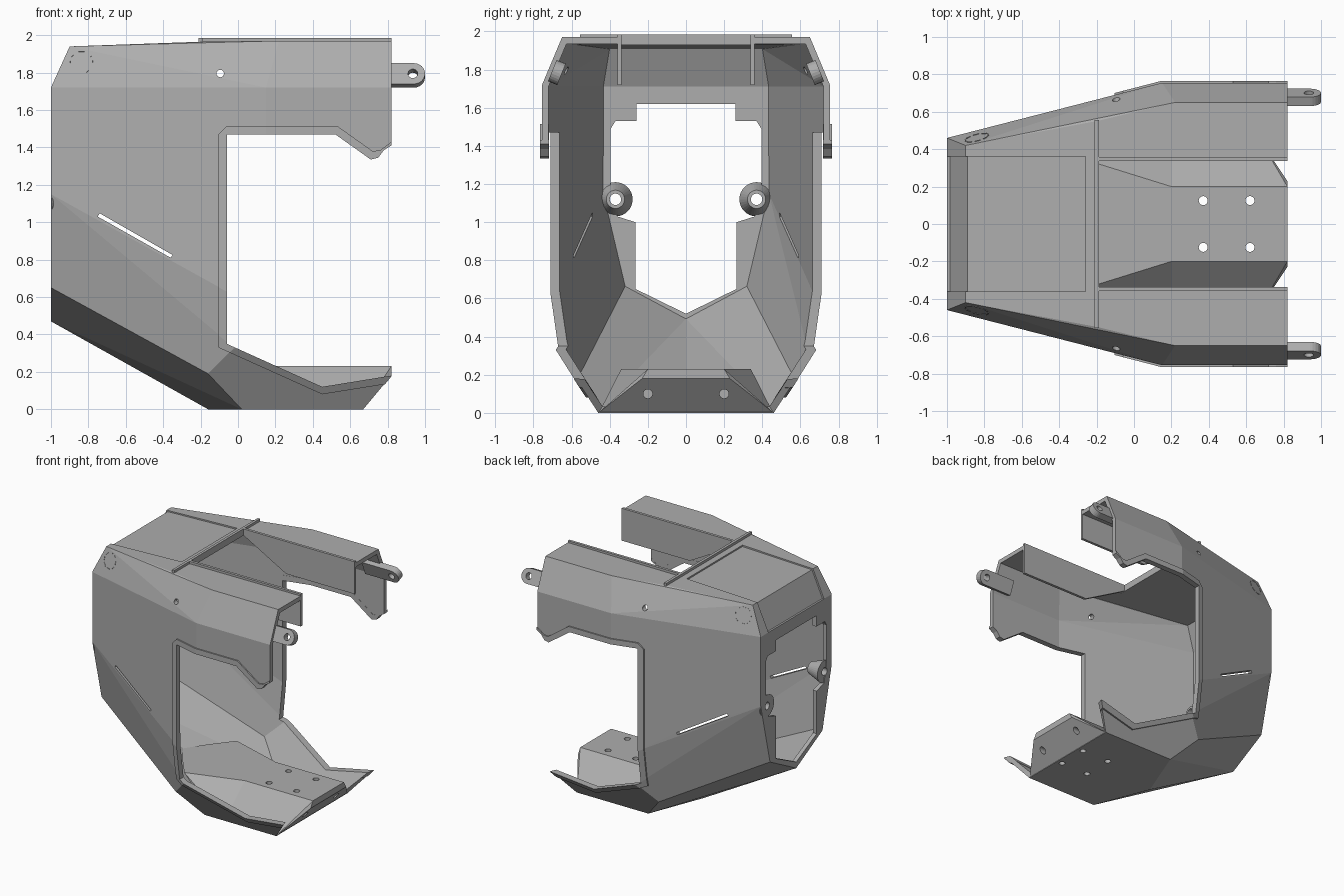
import bpy, bmesh, math
from mathutils import Vector, Matrix

cube = bpy.data.objects.get("Cube")
if cube:
    bpy.data.objects.remove(cube, do_unlink=True)

grey = bpy.data.materials.new("plain grey")
grey.use_nodes = True
grey.diffuse_color = (0.42, 0.42, 0.42, 1)
grey.node_tree.nodes["Principled BSDF"].inputs["Base Color"].default_value = (0.42, 0.42, 0.42, 1)


def finish(name, bm):
    bmesh.ops.recalc_face_normals(bm, faces=bm.faces)
    mesh = bpy.data.meshes.new(name)
    bm.to_mesh(mesh)
    bm.free()
    mesh.materials.append(grey)
    obj = bpy.data.objects.new(name, mesh)
    bpy.context.collection.objects.link(obj)
    return obj


def hull(name, half, open_front=False):
    """Convex solid from half its points, mirrored across y."""
    bm = bmesh.new()
    for x, y, z in half:
        bm.verts.new((x, y, z))
        if y:
            bm.verts.new((x, -y, z))
    bmesh.ops.convex_hull(bm, input=bm.verts)
    bmesh.ops.dissolve_limit(bm, angle_limit=0.02, verts=bm.verts, edges=bm.edges)
    bmesh.ops.recalc_face_normals(bm, faces=bm.faces)
    if open_front:
        front = [f for f in bm.faces if f.normal.x > 0.5]
        bmesh.ops.delete(bm, geom=front, context='FACES')
    return finish(name, bm)


def prism(name, outline, low, high, axis='y'):
    """Extrude an outline along an axis; y takes (x, z), x takes (y, z)."""
    bm = bmesh.new()
    put = (lambda a, b, t: (a, t, b)) if axis == 'y' else (lambda a, b, t: (t, a, b))
    face = bm.faces.new([bm.verts.new(put(a, b, low)) for a, b in outline])
    out = bmesh.ops.extrude_face_region(bm, geom=[face])
    moved = [v for v in out['geom'] if isinstance(v, bmesh.types.BMVert)]
    bmesh.ops.translate(bm, verts=moved, vec=put(0, 0, high - low))
    return finish(name, bm)


def cone(name, centre, r1, r2, depth, axis, sides=24):
    bm = bmesh.new()
    turn = Vector((0, 0, 1)).rotation_difference(Vector(axis)).to_matrix().to_4x4()
    bmesh.ops.create_cone(bm, cap_ends=True, segments=sides, radius1=r1, radius2=r2,
                          depth=depth, matrix=Matrix.Translation(centre) @ turn)
    return finish(name, bm)


def box(name, low, high):
    return prism(name, [(low[0], low[2]), (high[0], low[2]), (high[0], high[2]),
                        (low[0], high[2])], low[1], high[1])


def bake(obj):
    graph = bpy.context.evaluated_depsgraph_get()
    mesh = bpy.data.meshes.new_from_object(obj.evaluated_get(graph))
    obj.modifiers.clear()
    obj.data = mesh


def combine(obj, tool, operation='DIFFERENCE', keep=False):
    mod = obj.modifiers.new("cut", 'BOOLEAN')
    mod.operation, mod.solver, mod.object = operation, 'EXACT', tool
    bake(obj)
    if not keep:
        bpy.data.objects.remove(tool, do_unlink=True)


def thicken(obj, thickness, offset):
    mod = obj.modifiers.new("wall", 'SOLIDIFY')
    mod.thickness, mod.offset, mod.use_even_offset = thickness, offset, True
    bake(obj)


# faceted outer skin, open at the +x end
skin = [(-1, 0, .47), (-1, .34, .65), (-1, .46, 1.15), (-1, .46, 1.72), (-.9, .42, 1.94),
        (-.2, .55, 1.965), (.22, .65, 1.97), (.82, .65, 1.97),
        (.15, .755, 1.72), (.82, .755, 1.72), (.15, .755, 1.2), (.82, .755, 1.2),
        (-.06, .70, .63), (-.02, .67, .33), (-.16, .58, .19), (.82, .577, .18),
        (-.16, 0, 0), (.02, .46, 0), (.67, .46, 0)]
shell = hull("body_shell", skin, True)
thicken(shell, .035, -1)
trim = hull("opening_trim", skin, True)
thicken(trim, .047, -.55)

# raised trim around the large side opening
band = prism("band", [(-.105, .33), (.45, .08), (.9, .152), (.9, 1.46), (.82, 1.43), (.76, 1.385),
                      (.72, 1.38), (.53, 1.515), (-.06, 1.515), (-.105, 1.47)], -1, 1)
opening = prism("opening", [(-.06, .35), (.45, .12), (.9, .193), (.9, 1.44), (.82, 1.41),
                            (.78, 1.385), (.75, 1.345), (.71, 1.335), (.52, 1.47), (-.06, 1.47)], -1, 1)
combine(trim, band, 'INTERSECT')
combine(trim, opening, keep=True)
combine(shell, opening)

# slot in the roof and recessed roof panel
combine(shell, box("slot", (-.19, -.345, 1.6), (1, .345, 2.2)))
combine(shell, prism("recess", [(-.985, 1.72), (-.89, 1.93), (-.26, 1.951), (-.26, 2.2),
                                (-1.2, 2.2), (-1.2, 1.72)], -.36, .36))

# stepped window in the rear wall
edge = [(.26, 1.62), (.26, 1.53), (.37, 1.53), (.395, 1.49), (.395, 1.18), (.36, 1.03),
        (.265, 1.0), (.265, .65)]
combine(shell, prism("window", edge + [(0, .52)] + [(-y, z) for y, z in reversed(edge)],
                     -1.2, -.9, 'x'))

# diagonal side slits and small side holes
combine(shell, prism("slit", [(-.75, 1.03), (-.36, .81), (-.35, .825), (-.74, 1.048)], -1, 1))
combine(shell, cone("side_hole", (-.095, 0, 1.795), .02, .02, 3, (0, 1, 0)))

# raised floor, wide at the rear and narrow at the front
floor_front = hull("floor_front", [(.67, .455, .004), (.82, .23, .18), (.82, .2, .23),
                                   (.2, .2, .23), (.2, .455, .004)])
hull("floor_rear", [(.2, .2, .23), (.2, .455, .004), (.05, .43, .01), (-.25, .34, .23),
                    (-.4, .15, .23), (-.5, 0, .23), (-.1, 0, .01)])
for x in (.37, .62):
    for y in (-.125, .125):
        drill = cone("drill", (x, y, .1), .024, .024, .6, (0, 0, 1))
        combine(shell, drill, keep=True)
        combine(floor_front, drill)

# crossbar over the roof
box("roof_crossbar", (-.21, -.555, 1.93), (-.188, .555, 1.985))

chamfer = Vector((0, .26, .105)).normalized()
for s, side in ((1, "left"), (-1, "right")):
    # hole in the front lip
    combine(floor_front, cone("lip_drill", (.8, .2 * s, .1), .024, .024, .3, (1, 0, 0)))

    # tapered fin beside the roof slot
    y = .348 * s
    prism("roof_fin_" + side, [(-.2, 1.985), (.82, 1.985), (.82, 1.72), (.2, 1.72), (-.2, 1.94)],
          y - .011, y + .011)

    # rear boss on its wall ear, with a hole through it
    boss = cone("rear_boss_" + side, (-.935, .37 * s, 1.12), .09, .048, .12, (1, 0, 0), 32)
    combine(boss, cone("drill", (-.95, .37 * s, 1.12), .03, .03, .5, (1, 0, 0)))
    combine(shell, cone("drill", (-.95, .37 * s, 1.12), .03, .03, .3, (1, 0, 0)))

    # hinge lug with rounded end, leaning with the roof chamfer
    arc = [(.94 + .06 * math.cos(a), .06 * math.sin(a))
           for a in (math.radians(-90 + 15 * i) for i in range(13))]
    lug = prism("hinge_lug_" + side, [(.68, -.06)] + arc + [(.68, .06)], -.026, .026)
    combine(lug, cone("drill", (.935, 0, 0), .026, .026, .3, (0, 1, 0)))
    lug.data.transform(Matrix.Translation((0, .677 * s, 1.785)) @
                       Matrix.Rotation(.384 * s, 4, 'X'))

    # broken ring mark on the chamfer
    a, b, c = (Vector(p) for p in ((-1, .46, 1.72), (-.9, .42, 1.94), (.15, .755, 1.72)))
    normal = (c - a).cross(b - a).normalized()
    if normal.y < 0:
        normal = -normal
    u = (c - a).normalized()
    v = normal.cross(u)
    middle = Vector((-.84, 0, 1.855))
    middle.y = a.y - (normal.x * (middle.x - a.x) + normal.z * (middle.z - a.z)) / normal.y
    bm = bmesh.new()
    for i in range(8):
        angle = i * math.pi / 4
        spot = middle + .062 * (math.cos(angle) * u + math.sin(angle) * v)
        frame = Matrix((u, v, normal)).transposed().to_4x4()
        bmesh.ops.create_cube(bm, size=1, matrix=Matrix.Translation(spot) @ frame @
                              Matrix.Rotation(angle, 4, 'Z') @ Matrix.Diagonal((.007, .032, .006, 1)))
    if s < 0:
        bmesh.ops.scale(bm, vec=(1, -1, 1), verts=bm.verts)
    finish("ring_mark_" + side, bm)
